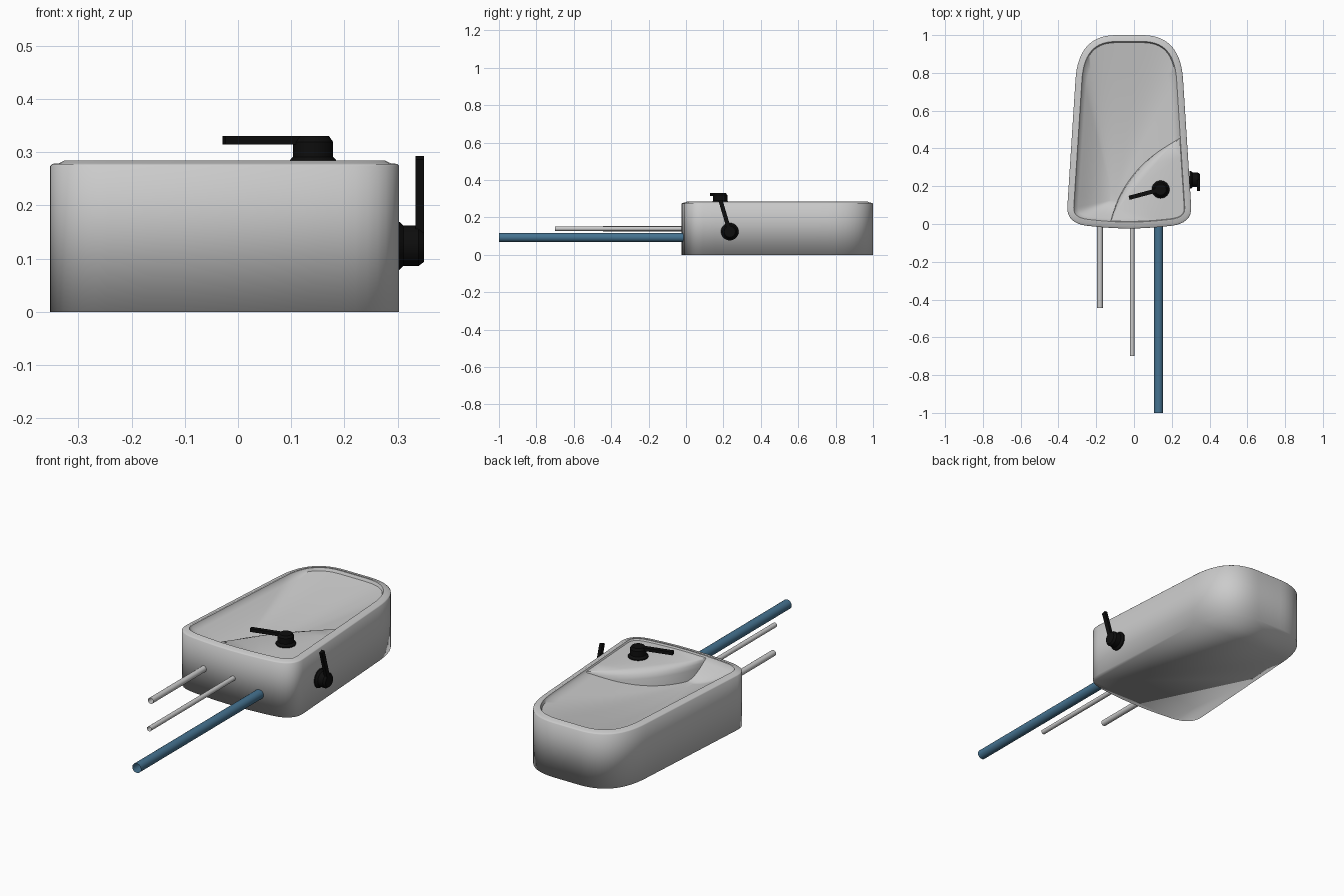
import bpy, bmesh, math
from mathutils import Matrix, Vector

cube = bpy.data.objects.get("Cube")
if cube:
    bpy.data.objects.remove(cube, do_unlink=True)


def material(name, rgb):
    m = bpy.data.materials.new(name)
    m.use_nodes = True
    m.diffuse_color = (*rgb, 1)
    bsdf = next(n for n in m.node_tree.nodes if n.type == 'BSDF_PRINCIPLED')
    bsdf.inputs["Base Color"].default_value = (*rgb, 1)
    bsdf.inputs["Roughness"].default_value = 0.5
    return m


GREY = material("light grey", (0.6, 0.6, 0.6))
BLUE = material("steel blue", (0.06, 0.17, 0.28))
BLACK = material("black", (0.004, 0.004, 0.004))


def loft(bm, rings, caps=True):
    """Bridge closed rings of equal length."""
    loops = [[bm.verts.new(p) for p in ring] for ring in rings]
    n = len(loops[0])
    for a, b in zip(loops, loops[1:]):
        for i in range(n):
            j = (i + 1) % n
            bm.faces.new((a[i], a[j], b[j], b[i]))
    if caps:
        bm.faces.new(loops[0])
        bm.faces.new(loops[-1])


def finish(name, bm, mat, matrix=None, angle=30):
    bmesh.ops.recalc_face_normals(bm, faces=bm.faces)
    me = bpy.data.meshes.new(name)
    bm.to_mesh(me)
    bm.free()
    me.materials.append(mat)
    ob = bpy.data.objects.new(name, me)
    bpy.context.collection.objects.link(ob)
    if matrix:
        ob.matrix_world = matrix
    bpy.ops.object.select_all(action='DESELECT')
    ob.select_set(True)
    bpy.context.view_layer.objects.active = ob
    bpy.ops.object.shade_smooth_by_angle(angle=math.radians(angle))
    return ob


def circle(r, z, n=24):
    return [(r * math.cos(math.tau * i / n), r * math.sin(math.tau * i / n), z) for i in range(n)]


def curve(a, c, b, n):
    """Points on a quadratic arc from a to b with control point c."""
    a, b, c = Vector(a), Vector(b), Vector(c)
    return [a * (1 - t) ** 2 + c * 2 * t * (1 - t) + b * t * t
            for t in (i / n for i in range(n + 1))]


# Plan outline: half contour from front to back, then mirrored
MID = -0.025
half = [Vector((0, -0.024)), Vector((0.08, -0.022)), Vector((0.15, -0.017))]
half += curve((0.22, -0.01), (0.332, 0.003), (0.328, 0.09), 8)
half += [Vector((0.328, 0.09)).lerp(Vector((0.285, 0.76)), i / 10) for i in range(1, 10)]
half += curve((0.285, 0.76), (0.272, 1.0), (0.07, 1.0), 14)
half.append(Vector((0, 1.0)))
outline = [Vector((p.x + MID, p.y)) for p in half]
outline += [Vector((MID - p.x, p.y)) for p in reversed(half[1:-1])]


def inset(d):
    n = len(outline)
    out = []
    for i, p in enumerate(outline):
        t = (outline[(i + 1) % n] - outline[i - 1]).normalized()
        out.append(p + Vector((-t.y, t.x)) * d)
    return out


def ring(d, z):
    return [(p.x, p.y, z) for p in inset(d)]


# Body shell with raised rim and shallow basin
rings = [ring(0, 0), ring(0, 0.274), ring(0.004, 0.278), ring(0.016, 0.279),
         ring(0.026, 0.284), ring(0.034, 0.284), ring(0.04, 0.27)]
focus = Vector((-0.11, 0.13))
lip = inset(0.04)
STEPS = 12
for k in range(1, STEPS):
    t = k / STEPS
    z = 0.27 - 0.085 * math.sin(t * math.pi / 2)
    rings.append([(*p.lerp(focus, t), z) for p in lip])
bm = bmesh.new()
loft(bm, rings)
body = finish("basin_body", bm, GREY, angle=50)
# The lower edge is shaded softly into the base
for e in body.data.edges:
    if all(body.data.vertices[v].co.z < 0.01 for v in e.vertices):
        e.use_edge_sharp = False

# Corner deck with a rounded wall along its curved edge
edge = inset(0.036)[:len(half)]
border = [Vector((-0.125, 0.015))] + [p for p in edge if p.y < 0.45]
arc = curve((0.243, 0.455), (-0.04, 0.305), (-0.125, 0.015), 20)[:-1]
slope = Vector((-0.7, 0.7))


def deck_ring(shift, z):
    pts = list(border)
    for i, p in enumerate(arc):
        pts.append(p + slope * shift * math.sin(math.pi * i / len(arc)))
    return [(p.x, p.y, z) for p in pts]


bm = bmesh.new()
loft(bm, [deck_ring(-0.05, 0.276), deck_ring(-0.025, 0.27), deck_ring(-0.008, 0.256),
          deck_ring(0, 0.235), deck_ring(0.008, 0.16)])
finish("corner_deck", bm, GREY, angle=50)


# Open pipes leaving the front wall
def pipe(name, x, z, r, end, mat):
    bm = bmesh.new()
    loft(bm, [circle(r, 0), circle(r, 0.01 - end)], caps=False)
    turn = Matrix.Translation((x, 0.01, z)) @ Matrix.Rotation(math.pi / 2, 4, 'X')
    finish(name, bm, mat, turn)


pipe("left_thin_pipe", -0.18, 0.14, 0.015, -0.445, GREY)
pipe("middle_thin_pipe", -0.01, 0.14, 0.012, -0.70, GREY)
pipe("main_hose", 0.13, 0.093, 0.024, -1.0, BLUE)


# Turning handles: flared knob plus a flat lever along local -x
def handle(name, matrix):
    bm = bmesh.new()
    loft(bm, [circle(0.047, 0), circle(0.047, 0.006), circle(0.038, 0.016),
              circle(0.038, 0.044), circle(0.03, 0.055)])
    finish(name + "_knob", bm, BLACK, matrix)
    bm = bmesh.new()
    bmesh.ops.create_cube(bm, size=1)
    bmesh.ops.scale(bm, vec=(0.173, 0.022, 0.016), verts=bm.verts)
    bmesh.ops.translate(bm, vec=(-0.0865, 0, 0.047), verts=bm.verts)
    finish(name + "_lever", bm, BLACK, matrix)


handle("top_handle", Matrix.Translation((0.141, 0.183, 0.275)) @ Matrix.Rotation(0.26, 4, 'Z'))
tilt = math.atan2(0.05, 0.168)
x_axis = Vector((0, math.sin(tilt), -math.cos(tilt)))
z_axis = Vector((1, 0, 0))
side = Matrix((x_axis, z_axis.cross(x_axis), z_axis)).transposed().to_4x4()
handle("side_handle", Matrix.Translation((0.295, 0.234, 0.124)) @ side)
